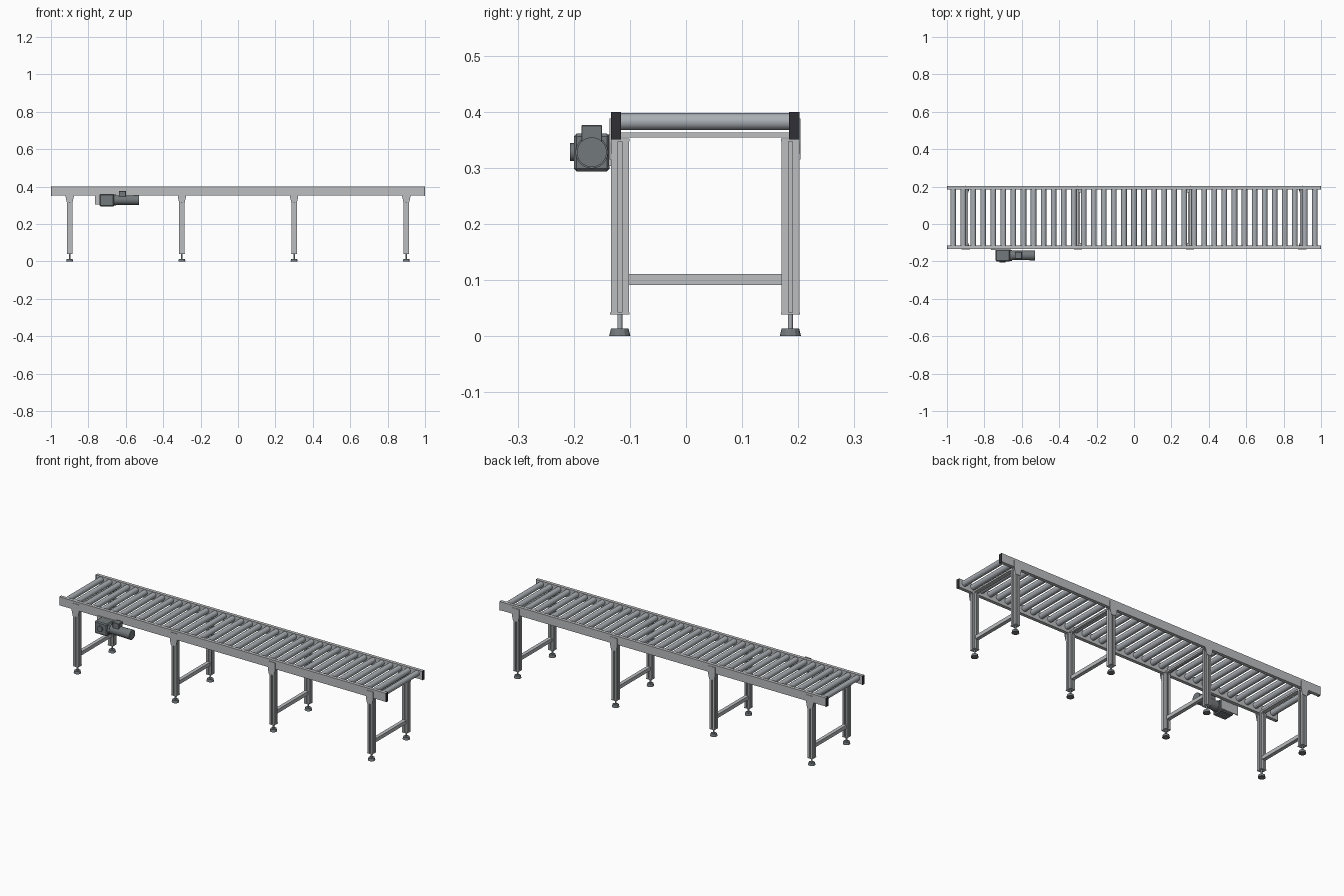
import bpy, bmesh, math
from mathutils import Matrix, Vector

if "Cube" in bpy.data.objects:
    bpy.data.objects.remove(bpy.data.objects["Cube"])

YC = 0.034  # centre line of the conveyor bed


def material(name, col):
    m = bpy.data.materials.new(name)
    m.diffuse_color = (*col, 1)
    m.use_nodes = True
    m.node_tree.nodes["Principled BSDF"].inputs["Base Color"].default_value = m.diffuse_color
    return m


ALU = material("aluminium", (0.50, 0.51, 0.52))
STEEL = material("roller_steel", (0.40, 0.43, 0.46))
BLACK = material("black_plastic", (0.03, 0.03, 0.035))
DARK = material("motor_paint", (0.17, 0.19, 0.20))


def finish(bm, name, mat, smooth=False):
    bmesh.ops.recalc_face_normals(bm, faces=bm.faces)
    me = bpy.data.meshes.new(name)
    bm.to_mesh(me)
    bm.free()
    ob = bpy.data.objects.new(name, me)
    bpy.context.collection.objects.link(ob)
    me.materials.append(mat)
    if smooth:
        bpy.ops.object.select_all(action='DESELECT')
        ob.select_set(True)
        bpy.context.view_layer.objects.active = ob
        bpy.ops.object.shade_smooth_by_angle(angle=math.radians(35))
    return ob


def box(name, x, y, z, mat, bevel=0):
    bm = bmesh.new()
    bmesh.ops.create_cube(bm, size=1)
    for v in bm.verts:
        v.co = [a + (b - a) * (c + 0.5) for (a, b), c in zip((x, y, z), v.co)]
    if bevel:
        bmesh.ops.bevel(bm, geom=bm.edges[:], offset=bevel, segments=1, affect='EDGES')
    return finish(bm, name, mat)


def prism(name, pts, axis, a, b, mat):
    """Extrude a 2D profile along an axis; points use the other two axes in order."""
    bm = bmesh.new()
    verts = []
    for p in pts:
        c = list(p)
        c.insert(axis, a)
        verts.append(bm.verts.new(c))
    face = bm.faces.new(verts)
    d = Vector((0, 0, 0))
    d[axis] = b - a
    ext = bmesh.ops.extrude_face_region(bm, geom=[face])
    bmesh.ops.translate(bm, vec=d, verts=[e for e in ext['geom'] if isinstance(e, bmesh.types.BMVert)])
    return finish(bm, name, mat)


def cyl(name, centre, r, length, axis, mat, r2=None, seg=24, smooth=True):
    rot = {0: Matrix.Rotation(math.pi / 2, 4, 'Y'),
           1: Matrix.Rotation(-math.pi / 2, 4, 'X'), 2: Matrix()}[axis]
    bm = bmesh.new()
    bmesh.ops.create_cone(bm, cap_ends=True, segments=seg, radius1=r,
                          radius2=r if r2 is None else r2, depth=length,
                          matrix=Matrix.Translation(centre) @ rot)
    return finish(bm, name, mat, smooth)


def slotted(cx, cy, hx, hy, w=0.0035, d=0.006):
    """Square section with a slot in each face."""
    p = [(-hx, -hy), (-w, -hy), (-w, -hy + d), (w, -hy + d), (w, -hy),
         (hx, -hy), (hx, -w), (hx - d, -w), (hx - d, w), (hx, w)]
    p += [(-x, -y) for x, y in p]
    return [(cx + x, cy + y) for x, y in p]


# Rollers reaching from rail to rail
for i in range(37):
    x = -0.967 + 1.934 / 36 * i
    cyl(f"roller_{i + 1}", (x, YC, 0.3825), 0.015, 0.300, 1, STEEL)

for s, side in ((-1, "front"), (1, "back")):
    def Y(d):
        return YC + s * d
    # Side rail with dark end caps
    ys = sorted((Y(0.150), Y(0.168)))
    box(f"{side}_rail", (-0.996, 0.996), ys, (0.353, 0.4), ALU)
    for e, end in ((-1, "left"), (1, "right")):
        box(f"{side}_{end}_rail_cap", sorted((e * 0.996, e)), ys, (0.351, 0.4), BLACK)

    for i, x in enumerate((-0.9, -0.3, 0.3, 0.9), 1):
        n = f"{side}_leg_{i}"
        cy = Y(0.152)
        # Slotted leg post with end plates
        prism(n, slotted(x, cy, 0.0145, 0.016), 2, 0.042, 0.347, ALU)
        for z0, z1, tag in ((0.039, 0.042, "bottom"), (0.347, 0.352, "top")):
            box(f"{n}_{tag}_plate", (x - 0.0155, x + 0.0155), (cy - 0.017, cy + 0.017), (z0, z1), ALU)
        # Outer gusset plate joining leg and rail
        gus = [(x - 0.022, 0.388), (x + 0.022, 0.388), (x + 0.022, 0.345), (x + 0.015, 0.315),
               (x - 0.015, 0.315), (x - 0.022, 0.345)]
        prism(f"{n}_gusset", gus, 1, Y(0.167), Y(0.1705), ALU)
        # Levelling foot
        cyl(f"{n}_foot_stem", (x, cy, 0.027), 0.0045, 0.03, 2, STEEL, seg=12)
        cyl(f"{n}_foot", (x, cy, 0.007), 0.019, 0.014, 2, DARK, r2=0.0155, seg=12, smooth=False)

# Lower braces and upper cross members at each leg pair
for i, x in enumerate((-0.9, -0.3, 0.3, 0.9), 1):
    box(f"leg_brace_{i}", (x - 0.01, x + 0.01), (YC - 0.137, YC + 0.137), (0.091, 0.111), ALU)
    w = 0.012 if abs(x) > 0.5 else 0.007
    box(f"cross_member_{i}", (x - w, x + w), (YC - 0.151, YC + 0.151), (0.354, 0.363), ALU)

# Gear motor hung on the front rail
my, mz = -0.168, 0.328
box("motor_mount_plate", (-0.765, -0.66), (-0.138, -0.134), (0.303, 0.36), ALU)
box("gearbox", (-0.74, -0.662), (-0.200, -0.136), (0.294, 0.361), DARK, 0.005)
cyl("gearbox_output_cover", (-0.703, -0.203, mz), 0.016, 0.008, 1, DARK)
cyl("motor_flange", (-0.66, my, mz), 0.029, 0.014, 0, DARK)
cyl("motor_body", (-0.600, my, mz), 0.0255, 0.12, 0, DARK, seg=32)
cyl("motor_fan_cover", (-0.545, my, mz), 0.0265, 0.03, 0, DARK, seg=32)
box("motor_terminal_box", (-0.637, -0.60), (-0.186, -0.150), (0.345, 0.376), DARK, 0.001)
